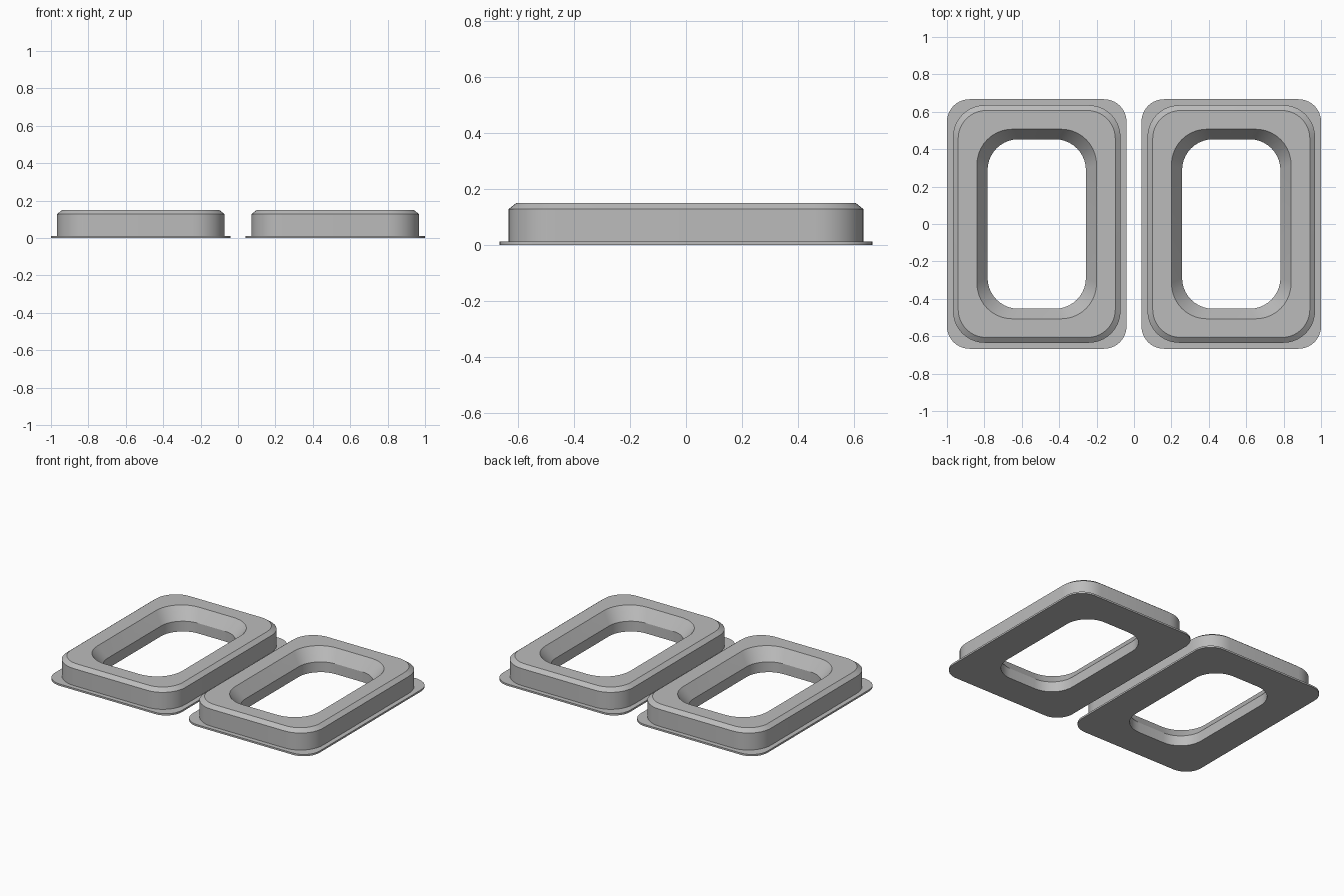
import bpy, bmesh, math

if "Cube" in bpy.data.objects:
    bpy.data.objects.remove(bpy.data.objects["Cube"])

CORNER_STEPS = 10

grey = bpy.data.materials.new("light grey")
grey.diffuse_color = (0.5, 0.5, 0.5, 1)
grey.use_nodes = True
grey.node_tree.nodes["Principled BSDF"].inputs["Base Color"].default_value = grey.diffuse_color


def rounded_rect(hx, hy, r, z):
    """Points of a rounded rectangle, counter-clockwise."""
    pts = []
    for quarter, (sx, sy) in enumerate([(1, 1), (-1, 1), (-1, -1), (1, -1)]):
        for i in range(CORNER_STEPS + 1):
            a = (quarter + i / CORNER_STEPS) * math.pi / 2
            pts.append((sx * (hx - r) + r * math.cos(a),
                        sy * (hy - r) + r * math.sin(a), z))
    return pts


# Cross-section of the frame: half width, half length, corner radius, height
SECTION = [
    (0.48, 0.667, 0.12, 0.0),     # flange underside
    (0.48, 0.667, 0.12, 0.012),   # flange top
    (0.448, 0.635, 0.17, 0.012),  # foot of the outer wall
    (0.448, 0.635, 0.17, 0.128),  # outer bevel
    (0.42, 0.607, 0.15, 0.15),    # top face, outer edge
    (0.32, 0.507, 0.19, 0.15),    # top face, inner edge
    (0.263, 0.453, 0.165, 0.07),  # inner slope
    (0.263, 0.453, 0.165, 0.0),   # bottom of the opening
]


def make_frame(name, x):
    bm = bmesh.new()
    rings = [[bm.verts.new(p) for p in rounded_rect(*s)] for s in SECTION]
    n = len(rings[0])
    for k, low in enumerate(rings):
        high = rings[(k + 1) % len(rings)]
        for i in range(n):
            j = (i + 1) % n
            bm.faces.new((low[i], low[j], high[j], high[i]))
    bmesh.ops.recalc_face_normals(bm, faces=bm.faces)
    mesh = bpy.data.meshes.new(name)
    bm.to_mesh(mesh)
    bm.free()
    mesh.materials.append(grey)
    obj = bpy.data.objects.new(name, mesh)
    obj.location.x = x
    bpy.context.collection.objects.link(obj)
    bpy.ops.object.select_all(action='DESELECT')
    obj.select_set(True)
    bpy.context.view_layer.objects.active = obj
    bpy.ops.object.shade_smooth_by_angle(angle=math.radians(30))


# Two matching frames side by side
make_frame("left_frame", -0.52)
make_frame("right_frame", 0.52)
